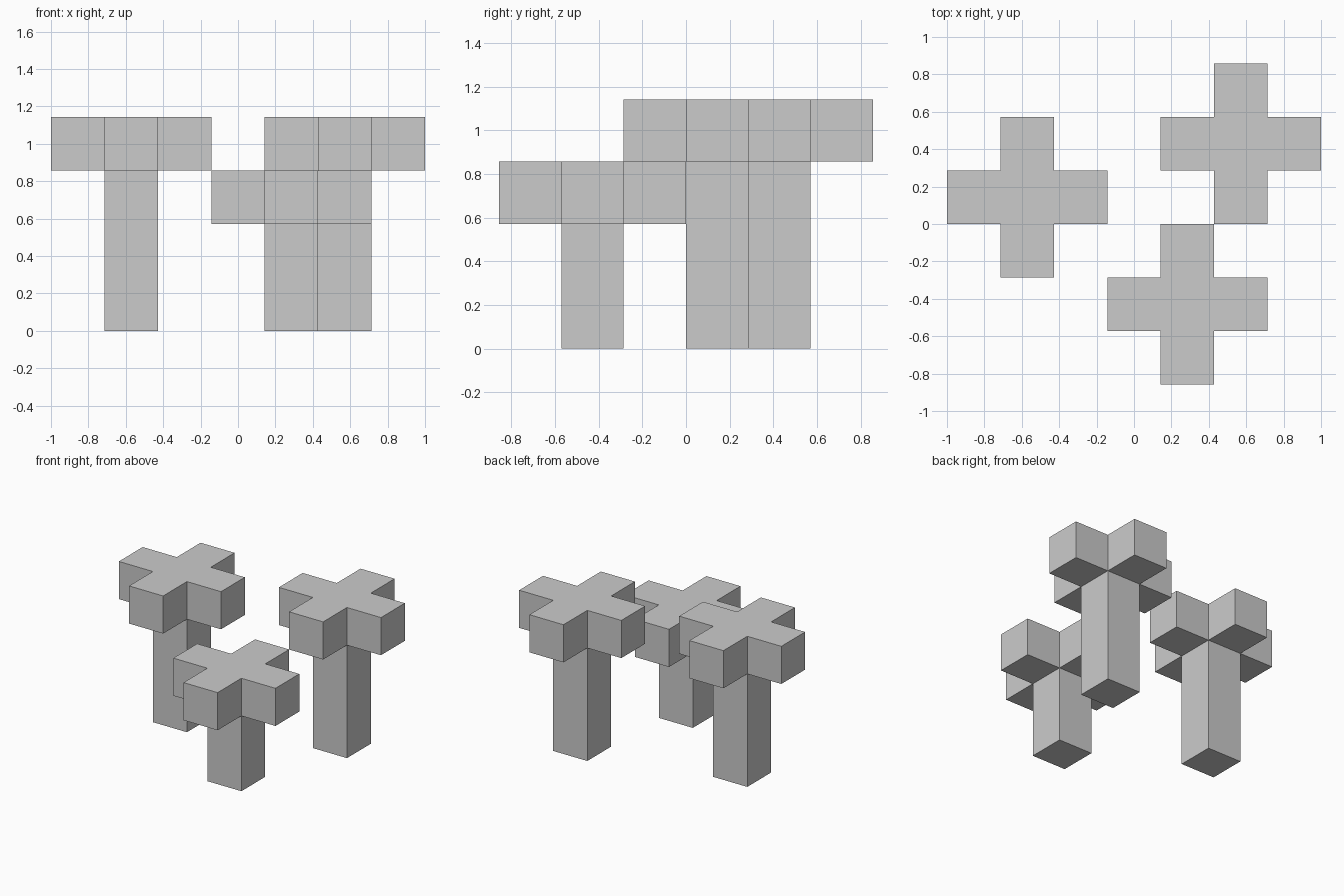
import bpy, bmesh
from mathutils import Matrix

if "Cube" in bpy.data.objects:
    bpy.data.objects.remove(bpy.data.objects["Cube"])

U = 2 / 7  # block size


def blocky_tree(name, cx, cy, trunk):
    """Plus-shaped crown on a square trunk, grown from one cube (units of U)."""
    bm = bmesh.new()
    # crown centre block
    bmesh.ops.create_cube(bm, size=1, matrix=Matrix.Translation((cx, cy, trunk + 0.5)))
    bm.normal_update()
    # four arms sideways, trunk downwards
    sides = [(f, f.normal.copy()) for f in bm.faces if f.normal.z < 0.5]
    for face, n in sides:
        new = bmesh.ops.extrude_discrete_faces(bm, faces=[face])["faces"][0]
        length = trunk if n.z < -0.5 else 1
        bmesh.ops.translate(bm, verts=new.verts[:], vec=n * length)
    # merge the flat crown top into one face
    bm.normal_update()
    top = [f for f in bm.faces if f.normal.z > 0.5]
    bmesh.ops.dissolve_faces(bm, faces=top)
    bmesh.ops.recalc_face_normals(bm, faces=bm.faces[:])
    bmesh.ops.scale(bm, vec=(U, U, U), verts=bm.verts[:])
    mesh = bpy.data.meshes.new(name)
    bm.to_mesh(mesh)
    bm.free()
    bpy.context.collection.objects.link(bpy.data.objects.new(name, mesh))


# two tall trees and a short one in front
blocky_tree("left_tree", -2, 0.5, 3)
blocky_tree("back_right_tree", 2, 1.5, 3)
blocky_tree("front_short_tree", 1, -1.5, 2)
